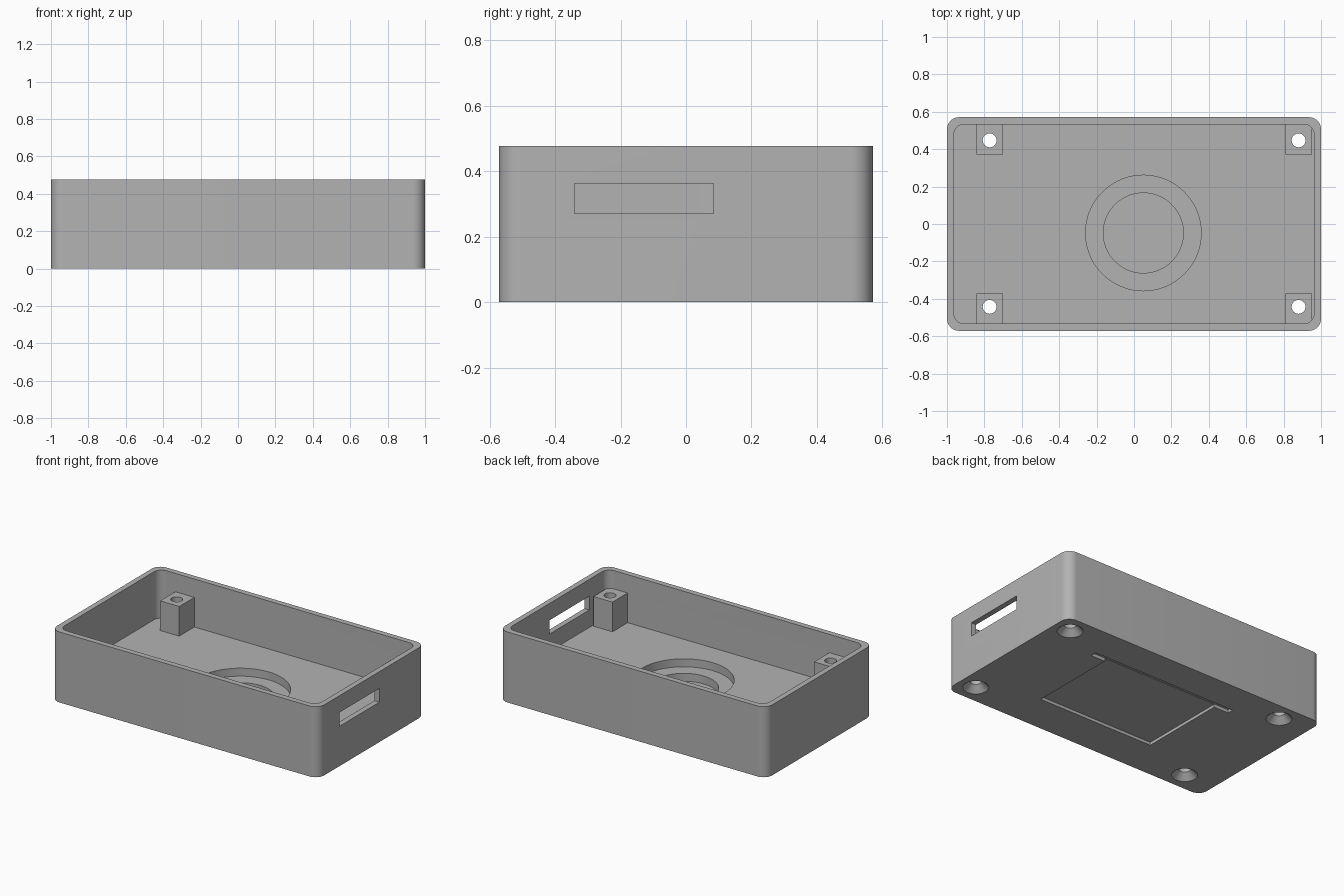
import bpy, bmesh, math

if "Cube" in bpy.data.objects:
    bpy.data.objects.remove(bpy.data.objects["Cube"])

gray = bpy.data.materials.new("light gray")
gray.diffuse_color = (0.45, 0.45, 0.45, 1)
gray.use_nodes = True
gray.node_tree.nodes["Principled BSDF"].inputs["Base Color"].default_value = gray.diffuse_color

HEIGHT, FLOOR, POST_TOP = 0.477, 0.152, 0.353
HOLES = [(x, y) for x in (-0.772, 0.88) for y in (-0.443, 0.447)]


def finish(name, bm):
    bmesh.ops.recalc_face_normals(bm, faces=bm.faces)
    mesh = bpy.data.meshes.new(name)
    bm.to_mesh(mesh)
    bm.free()
    mesh.materials.append(gray)
    obj = bpy.data.objects.new(name, mesh)
    bpy.context.collection.objects.link(obj)
    return obj


def prism(name, x0, x1, y0, y1, z0, z1, r=0.0, n=10):
    """Upright block with optionally rounded vertical corners."""
    bm = bmesh.new()
    pts = []
    for cx, cy, start in ((x1 - r, y1 - r, 0), (x0 + r, y1 - r, 90),
                          (x0 + r, y0 + r, 180), (x1 - r, y0 + r, 270)):
        for i in range(n + 1 if r else 1):
            a = math.radians(start + 90 * i / n)
            pts.append((cx + r * math.cos(a), cy + r * math.sin(a), z0))
    base = bm.faces.new([bm.verts.new(p) for p in pts])
    top = bmesh.ops.extrude_face_region(bm, geom=[base])["geom"]
    verts = [v for v in top if isinstance(v, bmesh.types.BMVert)]
    bmesh.ops.translate(bm, vec=(0, 0, z1 - z0), verts=verts)
    return finish(name, bm)


def turned(name, cx, cy, profile, n=64):
    """Solid of stacked rings given as (radius, z)."""
    bm = bmesh.new()
    rings = [[bm.verts.new((cx + r * math.cos(2 * math.pi * i / n),
                            cy + r * math.sin(2 * math.pi * i / n), z))
              for i in range(n)] for r, z in profile]
    for a, b in zip(rings, rings[1:]):
        for i in range(n):
            j = (i + 1) % n
            bm.faces.new((a[i], a[j], b[j], b[i]))
    bm.faces.new(rings[0][::-1])
    bm.faces.new(rings[-1])
    return finish(name, bm)


def boolean(target, tool, operation):
    mod = target.modifiers.new(tool.name, "BOOLEAN")
    mod.object, mod.operation, mod.solver = tool, operation, "EXACT"
    bpy.context.view_layer.objects.active = target
    bpy.ops.object.modifier_apply(modifier=mod.name)
    bpy.data.objects.remove(tool)


# Open tray with thick floor
case = prism("case", -1, 1, -0.571, 0.571, 0, HEIGHT, 0.065)
boolean(case, prism("cavity", -0.963, 0.963, -0.533, 0.533, FLOOR, 0.6, 0.055), "DIFFERENCE")

# Corner posts, joined to the floor and the long walls
for x, y in HOLES:
    s = 1 if y > 0 else -1
    y0, y1 = sorted((s * 0.371, s * 0.545))
    boolean(case, prism("post", x - 0.07, x + 0.072, y0, y1, 0.1, POST_TOP), "UNION")

# Screw holes with countersinks underneath
for x, y in HOLES:
    boolean(case, turned("screw_hole", x, y, [(0.089, -0.01), (0.037, 0.042), (0.037, 0.6)], 40),
            "DIFFERENCE")

# Stepped round recess in the floor
boolean(case, turned("round_recess", 0.05, -0.048,
                     [(0.214, 0.044), (0.214, 0.098), (0.309, 0.098), (0.309, 0.3)], 72),
        "DIFFERENCE")

# Shallow rectangular pocket and slot on the underside
boolean(case, prism("pocket", -0.38, 0.485, -0.3, 0.31, -0.1, 0.02), "DIFFERENCE")
boolean(case, prism("slot", -0.49, 0.592, 0.303, 0.345, -0.1, 0.022), "DIFFERENCE")

# Port opening in the right wall
boolean(case, prism("port", 0.9, 1.1, -0.341, 0.084, 0.27, 0.363), "DIFFERENCE")

bpy.ops.object.select_all(action="DESELECT")
case.select_set(True)
bpy.context.view_layer.objects.active = case
bpy.ops.object.shade_smooth_by_angle(angle=math.radians(30))
